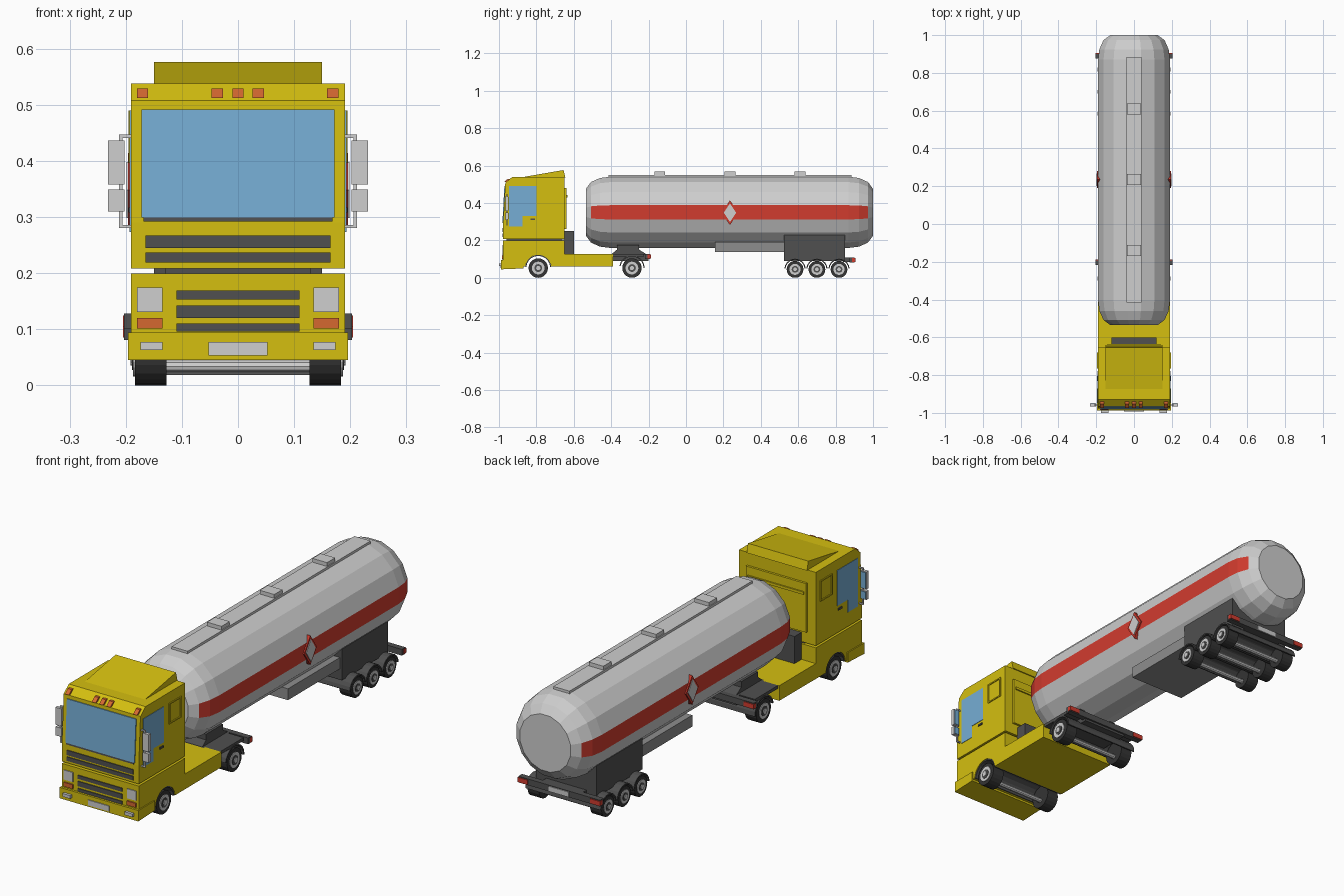
import bpy, bmesh, math

if "Cube" in bpy.data.objects:
    bpy.data.objects.remove(bpy.data.objects["Cube"])

def mat(name, *rgb):
    m = bpy.data.materials.new(name)
    m.diffuse_color = (*rgb, 1)
    m.use_nodes = True
    m.node_tree.nodes["Principled BSDF"].inputs["Base Color"].default_value = m.diffuse_color
    return m

YELLOW = mat("yellow paint", .66, .52, .005)
LIGHT = mat("light grey", .62, .62, .62)
MID = mat("mid grey", .27, .27, .27)
DARK = mat("dark grey", .08, .08, .08)
TYRE = mat("tyre black", .035, .035, .035)
BLUE = mat("window blue", .18, .42, .66)
ORANGE = mat("orange lamp", .66, .14, .03)
RED = mat("red", .64, .045, .028)

def finish(name, bm, mats, mirror=False):
    bmesh.ops.recalc_face_normals(bm, faces=bm.faces[:])
    me = bpy.data.meshes.new(name)
    bm.to_mesh(me)
    bm.free()
    ob = bpy.data.objects.new(name, me)
    bpy.context.collection.objects.link(ob)
    for m in mats:
        me.materials.append(m)
    if mirror:
        ob.modifiers.new("mirror", "MIRROR").use_mirror_merge = False
    return ob

def prism(name, pts, x0, x1, m, mirror=False):
    """Extrude a (y, z) side profile from x0 to x1."""
    bm = bmesh.new()
    a = [bm.verts.new((x0, y, z)) for y, z in pts]
    b = [bm.verts.new((x1, y, z)) for y, z in pts]
    bm.faces.new(a)
    bm.faces.new(b[::-1])
    for i in range(len(pts)):
        j = (i + 1) % len(pts)
        bm.faces.new((a[i], b[i], b[j], a[j]))
    return finish(name, bm, [m], mirror)

def box(name, x0, x1, y0, y1, z0, z1, m, mirror=False):
    return prism(name, [(y0, z0), (y1, z0), (y1, z1), (y0, z1)], x0, x1, m, mirror)

def arc(cy, cz, r, a0, a1, n):
    return [(cy + r * math.cos(math.radians(a0 + (a1 - a0) * i / n)),
             cz + r * math.sin(math.radians(a0 + (a1 - a0) * i / n))) for i in range(n + 1)]

def disc(name, x0, x1, y, z, r, m, mirror=True, n=20):
    return prism(name, arc(y, z, r, 0, 360 - 360 / n, n - 1), x0, x1, m, mirror)

def front_y(z):
    """Surface of the cab front at height z."""
    if z < .095:
        return -.988
    if z < .29:
        return -.978
    return -.978 + (z - .29) / .218 * .012 if z < .508 else -.966 + (z - .508) * 1.2

def plate(name, x0, x1, z0, z1, m, mirror=False, t=.004):
    a, b = front_y(z0), front_y(z1)
    return prism(name, [(a - t, z0), (a + .004, z0), (b + .004, z1), (b - t, z1)], x0, x1, m, mirror)

def wheel(name, y, r):
    disc(name + "_tyre", .127, .184, y, r, r, TYRE)
    disc(name + "_rim", .15, .187, y, r, r * .66, LIGHT)
    disc(name + "_rim_recess", .15, .189, y, r, r * .4, DARK)
    disc(name + "_hub", .15, .192, y, r, r * .22, LIGHT)
    disc(name + "_axle", -.13, .13, y, r * .65, .011, LIGHT, False, 10)

def fender(name, y, z, r, a0, a1, x=.187):
    prism(name, arc(y, z, r, a0, a1, 10) + arc(y, z, r - .006, a1, a0, 10), -x, x, DARK)

# ---- cab ----
prism("cab_upper", [(-.978, .208), (-.978, .29), (-.966, .508), (-.93, .538),
                    (-.65, .538), (-.65, .208)], -.191, .191, YELLOW)
prism("roof_fairing", [(-.88, .537), (-.655, .576), (-.645, .537)], -.15, .15, YELLOW)
box("cab_joint", -.13, .13, -.96, -.66, .195, .212, DARK)
prism("lower_body", [(-.978, .199), (-.65, .199), (-.65, .128), (-.39, .128), (-.39, .06)]
      + arc(-.79, .053, .07, 5, 175, 12) + [(-.978, .06)], -.191, .191, YELLOW)
prism("front_bumper", [(-.988, .045), (-.988, .094), (-.87, .094), (-.87, .05)], -.196, .196, YELLOW)
box("cab_back_panel", -.15, .15, -.652, -.64, .26, .48, YELLOW)
box("cab_back_rib", -.14, .14, -.652, -.634, .43, .442, YELLOW)
box("cab_back_unit", -.12, .12, -.655, -.60, .125, .25, DARK)

# ---- cab front details ----
plate("windscreen", -.172, .172, .299, .492, BLUE)
plate("wiper_strip", -.168, .168, .292, .299, DARK)
for i, (z0, z1) in enumerate([(.245, .267), (.219, .237)]):
    plate(f"upper_grille_{i}", -.165, .165, z0, z1, DARK)
for i, (z0, z1) in enumerate([(.153, .169), (.12, .142), (.096, .11)]):
    plate(f"lower_grille_{i}", -.11, .11, z0, z1, DARK)
plate("headlight", .135, .18, .131, .174, LIGHT, True)
plate("indicator", .135, .18, .101, .12, ORANGE, True, .006)
plate("fog_light", .135, .174, .063, .077, LIGHT, True, .012)
plate("front_number_plate", -.053, .053, .053, .077, LIGHT)
for i, x in enumerate((-.17, -.037, 0, .036, .169)):
    plate(f"roof_lamp_{i}", x - .01, x + .01, .512, .529, ORANGE, False, .012)

# ---- cab side details ----
prism("side_window", [(-.947, .273), (-.875, .273), (-.875, .33), (-.80, .33),
                      (-.80, .49), (-.947, .49)], .187, .193, BLUE, True)
box("door_handle", .188, .195, -.832, -.806, .308, .317, DARK, True)
for n, y0, y1, z0, z1 in (("top", -.765, -.68, .484, .49), ("bottom", -.765, -.68, .396, .402),
                          ("front", -.765, -.759, .396, .49), ("rear", -.686, -.68, .396, .49)):
    box("sleeper_frame_" + n, .188, .195, y0, y1, z0, z1, YELLOW, True)

# ---- mirrors ----
for n, z0, z1 in (("main", .358, .436), ("wide", .31, .349)):
    box(f"mirror_{n}", .202, .232, -.966, -.951, z0, z1, LIGHT, True)
    box(f"mirror_{n}_glass", .205, .229, -.952, -.948, z0 + .003, z1 - .003, BLUE, True)
box("mirror_post", .206, .212, -.961, -.955, .28, .447, LIGHT, True)
for n, z in (("top", .441), ("bottom", .28)):
    box("mirror_arm_" + n, .185, .212, -.961, -.955, z, z + .006, LIGHT, True)

# ---- tractor chassis ----
wheel("front_wheel", -.79, .052)
wheel("drive_wheel", -.289, .052)
fender("front_wheel_liner", -.79, .053, .07, 5, 175, .188)
fender("drive_fender", -.289, .052, .068, 0, 170)
box("tractor_frame", -.11, .11, -.40, -.20, .09, .128, DARK)
box("fender_deck", -.185, .185, -.39, -.225, .114, .128, DARK)
prism("coupling", [(-.40, .125), (-.21, .125), (-.25, .15), (-.25, .175), (-.37, .175), (-.37, .15)],
      -.1, .1, DARK)

# ---- tail bars with lamps ----
for n, y, z in (("tractor", -.20, .1), ("trailer", .893, .081)):
    box(n + "_tail_bar", -.203, .203, y - .018, y + .008, z, z + .028, DARK)
    box(n + "_tail_lamp", .155, .205, y - .006, y + .012, z + .004, z + .024, RED, True)
box("rear_number_plate", -.05, .05, .9, .905, .083, .106, LIGHT)

# ---- tank: 16 sided, rounded ends, red side faces ----
CZ, SIDES = .35, 16
ends = [(0, .128), (.027, .165), (.075, .187), (.13, .194)]
profile = [(-.535 + d, r) for d, r in ends] + [(1 - d, r) for d, r in reversed(ends)]
bm = bmesh.new()
rings = []
for y, r in profile:
    rings.append([bm.verts.new((r * math.cos(a), y, CZ + r * math.sin(a)))
                  for a in ((k + .5) * math.tau / SIDES for k in range(SIDES))])
for a, b in zip(rings, rings[1:]):
    for i in range(SIDES):
        j = (i + 1) % SIDES
        bm.faces.new((a[i], a[j], b[j], b[i]))
bm.faces.new(rings[0])
bm.faces.new(rings[-1])
for f in bm.faces:
    c = f.calc_center_median()
    f.material_index = int(abs(c.z - CZ) < .01 and abs(c.x) > .1 and -.515 < c.y < .98)
finish("tank", bm, [LIGHT, RED])

# ---- tank fittings ----
box("tank_walkway", -.04, .04, -.415, .885, .535, .55, LIGHT)
for i, y in enumerate((-.14, .235, .61)):
    box(f"tank_hatch_{i}", -.036, .036, y - .029, y + .029, .545, .567, LIGHT)
for n, w, h, x, m in (("border", .045, .066, .196, RED), ("centre", .033, .05, .199, LIGHT)):
    prism("hazard_diamond_" + n, [(.235 - w, .348), (.235, .348 - h), (.235 + w, .348), (.235, .348 + h)],
          .178, x, m, True)

# ---- trailer underside and bogie ----
box("trailer_locker", -.14, .14, .155, .53, .139, .19, MID)
box("bogie_frame", -.15, .15, .524, .85, .09, .23, DARK)
box("tail_beam", -.1, .1, .84, .88, .083, .108, DARK)
for i, y in enumerate((.583, .70, .818)):
    wheel(f"trailer_wheel_{i}", y, .045)
    fender(f"trailer_fender_{i}", y, .045, .057, 5, 175)
